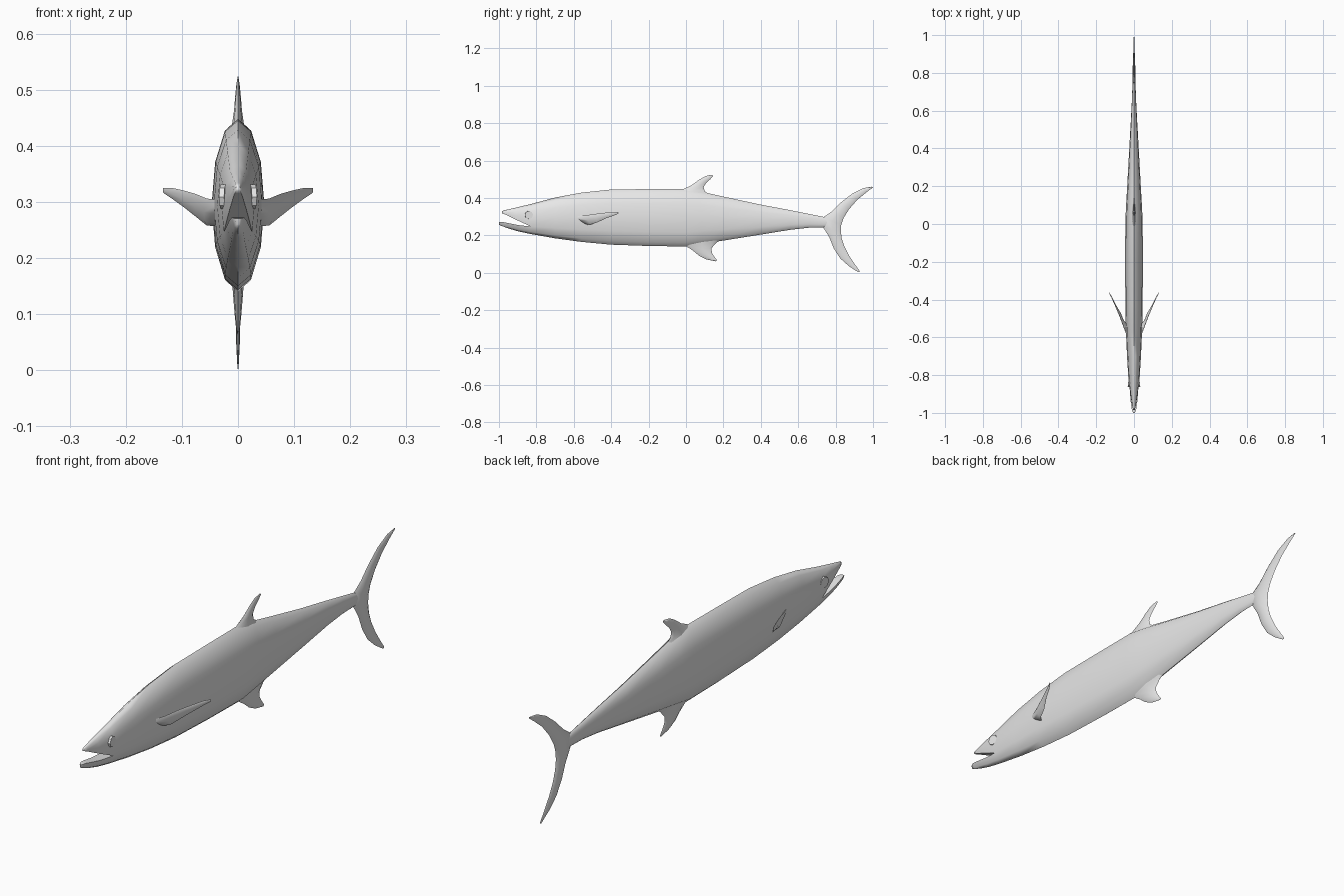
import bpy, bmesh, math
from mathutils import Vector, Matrix

cube = bpy.data.objects.get("Cube")
if cube:
    bpy.data.objects.remove(cube, do_unlink=True)

grey = bpy.data.materials.new("plain grey")
grey.use_nodes = True
COLOUR = (0.8, 0.8, 0.8, 1)
grey.diffuse_color = COLOUR
grey.node_tree.nodes["Principled BSDF"].inputs["Base Color"].default_value = COLOUR


def finish(name, bm, angle=75):
    """Turn a bmesh into a smooth, coloured object."""
    bmesh.ops.remove_doubles(bm, verts=bm.verts, dist=0.0002)
    bmesh.ops.recalc_face_normals(bm, faces=bm.faces)
    mesh = bpy.data.meshes.new(name)
    bm.to_mesh(mesh)
    bm.free()
    mesh.materials.append(grey)
    ob = bpy.data.objects.new(name, mesh)
    bpy.context.collection.objects.link(ob)
    bpy.ops.object.select_all(action='DESELECT')
    ob.select_set(True)
    bpy.context.view_layer.objects.active = ob
    bpy.ops.object.shade_smooth_by_angle(angle=math.radians(angle))
    return ob


def loft(bm, rings, cap_start=True, cap_end=True):
    """Skin a series of closed rings of points."""
    rows = [[bm.verts.new(p) for p in ring] for ring in rings]
    n = len(rows[0])
    for a, b in zip(rows, rows[1:]):
        for i in range(n):
            j = (i + 1) % n
            bm.faces.new((a[i], a[j], b[j], b[i]))
    if cap_start:
        bm.faces.new(rows[0])
    if cap_end:
        bm.faces.new(rows[-1])


def arc(y, low, high, width, start, end):
    """Part of a 12-sided section, from angle start to end, fitted to low..high."""
    angles = [math.radians(a) for a in range(start, end + 1, 30)]
    s_min = min(math.sin(a) for a in angles)
    s_max = max(math.sin(a) for a in angles)
    return [(width * math.cos(a), y,
             low + (high - low) * (math.sin(a) - s_min) / (s_max - s_min)) for a in angles]


# Body: y, bottom, top, half width
BODY = [(-0.83, 0.207, 0.367, 0.029), (-0.70, 0.184, 0.402, 0.037), (-0.56, 0.165, 0.428, 0.043),
        (-0.40, 0.150, 0.445, 0.046), (-0.20, 0.143, 0.447, 0.047), (0.00, 0.140, 0.448, 0.046),
        (0.08, 0.153, 0.434, 0.043), (0.20, 0.172, 0.407, 0.036), (0.40, 0.204, 0.364, 0.025),
        (0.56, 0.230, 0.334, 0.016), (0.66, 0.241, 0.314, 0.011), (0.74, 0.243, 0.298, 0.008),
        (0.80, 0.255, 0.285, 0.003)]
# Jaws: y, bottom, top, half width; both meet the first body section
UPPER_JAW = [(-0.985, 0.319, 0.329, 0.004), (-0.97, 0.313, 0.334, 0.008),
             (-0.91, 0.284, 0.348, 0.018), (-0.83, 0.247, 0.367, 0.029)]
LOWER_JAW = [(-1.0, 0.256, 0.270, 0.006), (-0.985, 0.250, 0.272, 0.013),
             (-0.95, 0.237, 0.265, 0.019), (-0.90, 0.222, 0.255, 0.024), (-0.83, 0.207, 0.247, 0.029)]

bm = bmesh.new()
loft(bm, [arc(*s, 0, 330) for s in BODY], cap_start=False)
loft(bm, [arc(*s, -30, 210) for s in UPPER_JAW], cap_end=False)
loft(bm, [arc(*s, 210, 330) for s in LOWER_JAW], cap_end=False)
finish("body", bm)


def fin(name, stations, normal=(1, 0, 0), mirror=False):
    """Blade lofted through (leading point, trailing point, half thickness)."""
    normal = Vector(normal).normalized()
    rings = []
    for lead, trail, thick in stations:
        lead, trail = Vector(lead), Vector(trail)
        mid, half = (lead + trail) / 2, (lead - trail) / 2
        rings.append([mid + half * math.cos(k * math.pi / 4)
                      + normal * thick * math.sin(k * math.pi / 4) for k in range(8)])
    bm = bmesh.new()
    loft(bm, rings)
    if mirror:
        loft(bm, [[(-p.x, p.y, p.z) for p in ring] for ring in rings])
    finish(name, bm)


def flat(stations):
    """Stations on the centre plane, given as lead y, z, trail y, z, half thickness."""
    return [((0, a, b), (0, c, d), t) for a, b, c, d, t in stations]


fin("tail_fin", flat([
    (0.995, 0.460, 1.000, 0.456, 0.001), (0.950, 0.453, 0.965, 0.430, 0.003),
    (0.890, 0.424, 0.916, 0.390, 0.004), (0.830, 0.377, 0.872, 0.340, 0.006),
    (0.780, 0.328, 0.842, 0.292, 0.008), (0.735, 0.297, 0.830, 0.255, 0.009),
    (0.735, 0.240, 0.828, 0.222, 0.009), (0.766, 0.190, 0.833, 0.182, 0.008),
    (0.790, 0.130, 0.848, 0.138, 0.006), (0.825, 0.076, 0.873, 0.090, 0.004),
    (0.870, 0.036, 0.903, 0.045, 0.003), (0.922, 0.002, 0.930, 0.007, 0.001)]))

fin("dorsal_fin", flat([
    (-0.06, 0.425, 0.15, 0.405, 0.014), (-0.01, 0.449, 0.100, 0.435, 0.010),
    (0.030, 0.468, 0.094, 0.458, 0.007), (0.070, 0.497, 0.108, 0.480, 0.005),
    (0.105, 0.517, 0.130, 0.500, 0.003), (0.140, 0.524, 0.146, 0.517, 0.001)]))

fin("anal_fin", flat([
    (-0.04, 0.165, 0.22, 0.190, 0.014), (0.005, 0.139, 0.165, 0.163, 0.010),
    (0.040, 0.116, 0.137, 0.132, 0.008), (0.070, 0.091, 0.138, 0.108, 0.006),
    (0.110, 0.071, 0.150, 0.088, 0.004), (0.160, 0.061, 0.166, 0.067, 0.001)]))

fin("pectoral_fins", [
    ((0.034, -0.60, 0.303), (0.036, -0.53, 0.256), 0.006),
    ((0.056, -0.54, 0.306), (0.056, -0.51, 0.258), 0.005),
    ((0.075, -0.49, 0.314), (0.072, -0.47, 0.271), 0.004),
    ((0.096, -0.44, 0.320), (0.096, -0.43, 0.290), 0.003),
    ((0.118, -0.39, 0.325), (0.118, -0.385, 0.306), 0.002),
    ((0.133, -0.363, 0.325), (0.133, -0.361, 0.316), 0.001)],
    normal=(0.93, -0.34, -0.17), mirror=True)

# Eyes: shallow discs lying on the sides of the head
bm = bmesh.new()
for side in (1, -1):
    place = (Matrix.Translation((side * 0.0265, -0.84, 0.309))
             @ Matrix.Rotation(side * math.radians(7), 4, 'Z')
             @ Matrix.Rotation(math.radians(90), 4, 'Y'))
    bmesh.ops.create_cone(bm, cap_ends=True, segments=8, radius1=0.022, radius2=0.022,
                          depth=0.009, matrix=place)
finish("eyes", bm, 40)
